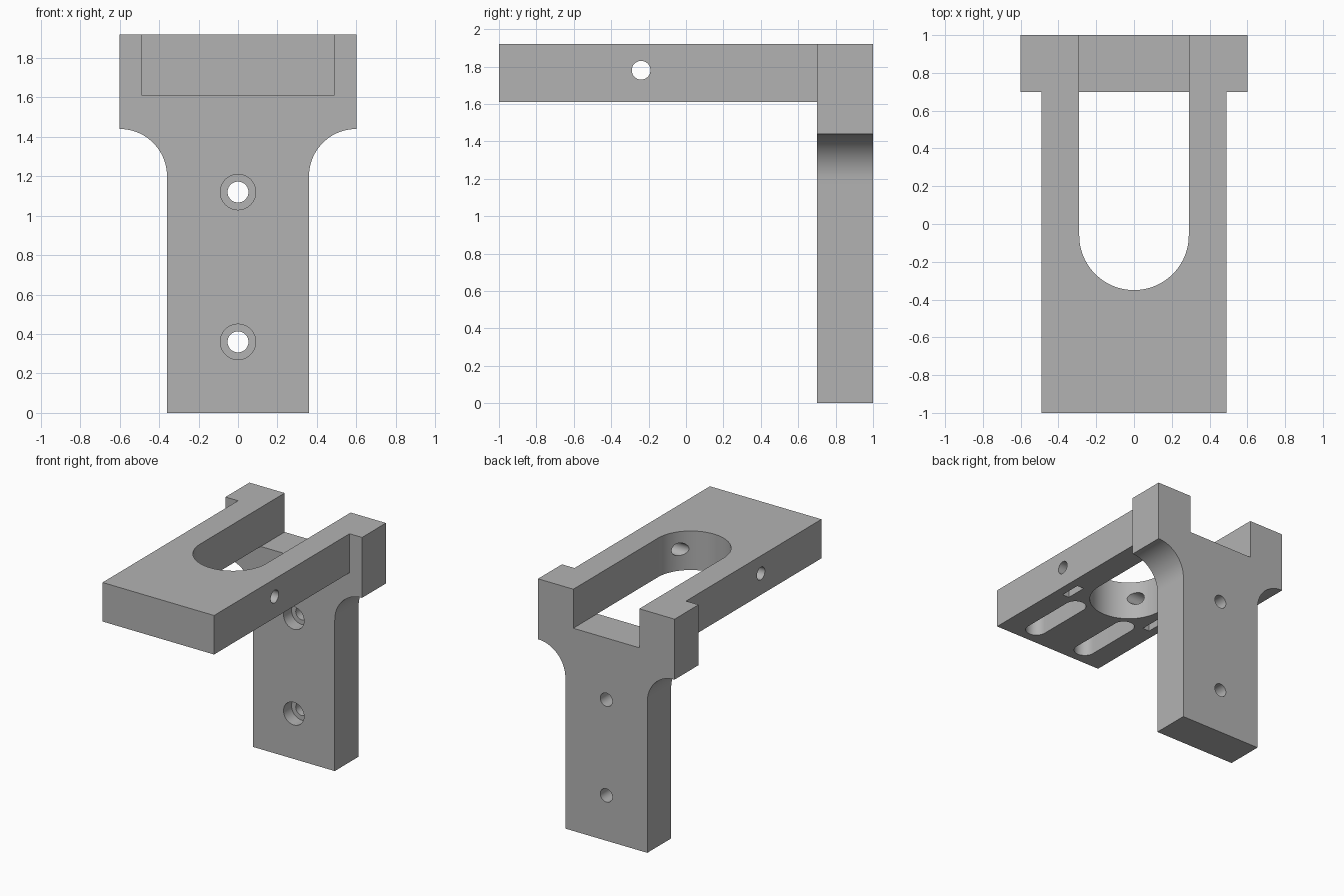
import bpy
import bmesh
import math
from mathutils import Matrix, Vector

cube = bpy.data.objects.get("Cube")
if cube:
    bpy.data.objects.remove(cube, do_unlink=True)

grey = bpy.data.materials.new("plain grey")
grey.use_nodes = True
colour = (0.45, 0.45, 0.45, 1)
grey.diffuse_color = colour
grey.node_tree.nodes["Principled BSDF"].inputs["Base Color"].default_value = colour

ARM_BOTTOM, TOP = 1.61, 1.92
POST_FRONT, BACK = 0.7, 1.0


def prism(name, points, start, end, axis="Z"):
    """Extrude a 2D outline along an axis: Z uses (x, y), Y uses (x, z), X uses (y, z)."""
    place = {"Z": lambda a, b, d: (a, b, d),
             "Y": lambda a, b, d: (a, d, b),
             "X": lambda a, b, d: (d, a, b)}[axis]
    bm = bmesh.new()
    face = bm.faces.new([bm.verts.new(place(a, b, start)) for a, b in points])
    grown = bmesh.ops.extrude_face_region(bm, geom=[face])["geom"]
    moved = [v for v in grown if isinstance(v, bmesh.types.BMVert)]
    bmesh.ops.translate(bm, verts=moved, vec=place(0, 0, end - start))
    bmesh.ops.recalc_face_normals(bm, faces=bm.faces)
    mesh = bpy.data.meshes.new(name)
    bm.to_mesh(mesh)
    bm.free()
    mesh.materials.append(grey)
    obj = bpy.data.objects.new(name, mesh)
    bpy.context.collection.objects.link(obj)
    return obj


def arc(cx, cy, r, a0, a1, n=24):
    steps = [math.radians(a0 + (a1 - a0) * i / n) for i in range(n + 1)]
    return [(cx + r * math.cos(t), cy + r * math.sin(t)) for t in steps]


def circle(cx, cy, r):
    return arc(cx, cy, r, 0, 360, 48)[:-1]


def rect(x0, x1, y0, y1):
    return [(x0, y0), (x1, y0), (x1, y1), (x0, y1)]


def combine(target, other, operation):
    """Apply a boolean and discard the helper."""
    mod = target.modifiers.new("cut", "BOOLEAN")
    mod.operation = operation
    mod.solver = "EXACT"
    mod.object = other
    bpy.context.view_layer.objects.active = target
    bpy.ops.object.modifier_apply(modifier=mod.name)
    bpy.data.objects.remove(other, do_unlink=True)


# Upright post with concave shoulders
right_side = [(0.36, 0)] + arc(0.6, 1.2, 0.24, 180, 90) + [(0.6, TOP)]
left_side = [(-x, z) for x, z in reversed(right_side)]
bracket = prism("bracket", right_side + left_side, POST_FRONT, BACK, "Y")

# Horizontal arm
combine(bracket, prism("arm", rect(-0.49, 0.49, -1, 0.85), ARM_BOTTOM, TOP), "UNION")

# Round-ended opening through the arm, continuing as a notch in the post
opening = arc(0, -0.06, 0.29, 180, 360, 48) + [(0.29, 1.1), (-0.29, 1.1)]
combine(bracket, prism("opening", opening, ARM_BOTTOM, 2.1), "DIFFERENCE")

# Counterbored screw holes in the post
for z in (0.36, 1.12):
    combine(bracket, prism("counterbore", circle(0, z, 0.09), 0.6, 0.8, "Y"), "DIFFERENCE")
    combine(bracket, prism("screw_hole", circle(0, z, 0.053), 0.6, 1.1, "Y"), "DIFFERENCE")

# Cross hole through both sides of the arm
combine(bracket, prism("cross_hole", circle(-0.24, 1.78, 0.05), -0.6, 0.6, "X"), "DIFFERENCE")

# Blind slots and nut pockets under the arm
for side in (-1, 1):
    x = side * 0.235
    slot = arc(x, -0.4, 0.08, 0, 180) + arc(x, -0.85, 0.08, 180, 360)
    combine(bracket, prism("slot", slot, 1.5, 1.81), "DIFFERENCE")
    x = side * 0.39
    pocket = rect(x - 0.03, x + 0.03, -0.325, -0.155)
    combine(bracket, prism("nut_pocket", pocket, 1.5, 1.86), "DIFFERENCE")

# Smooth the curved walls, keep edges sharp
bpy.ops.object.select_all(action="DESELECT")
bracket.select_set(True)
bpy.context.view_layer.objects.active = bracket
bpy.ops.object.shade_smooth_by_angle(angle=math.radians(30))
